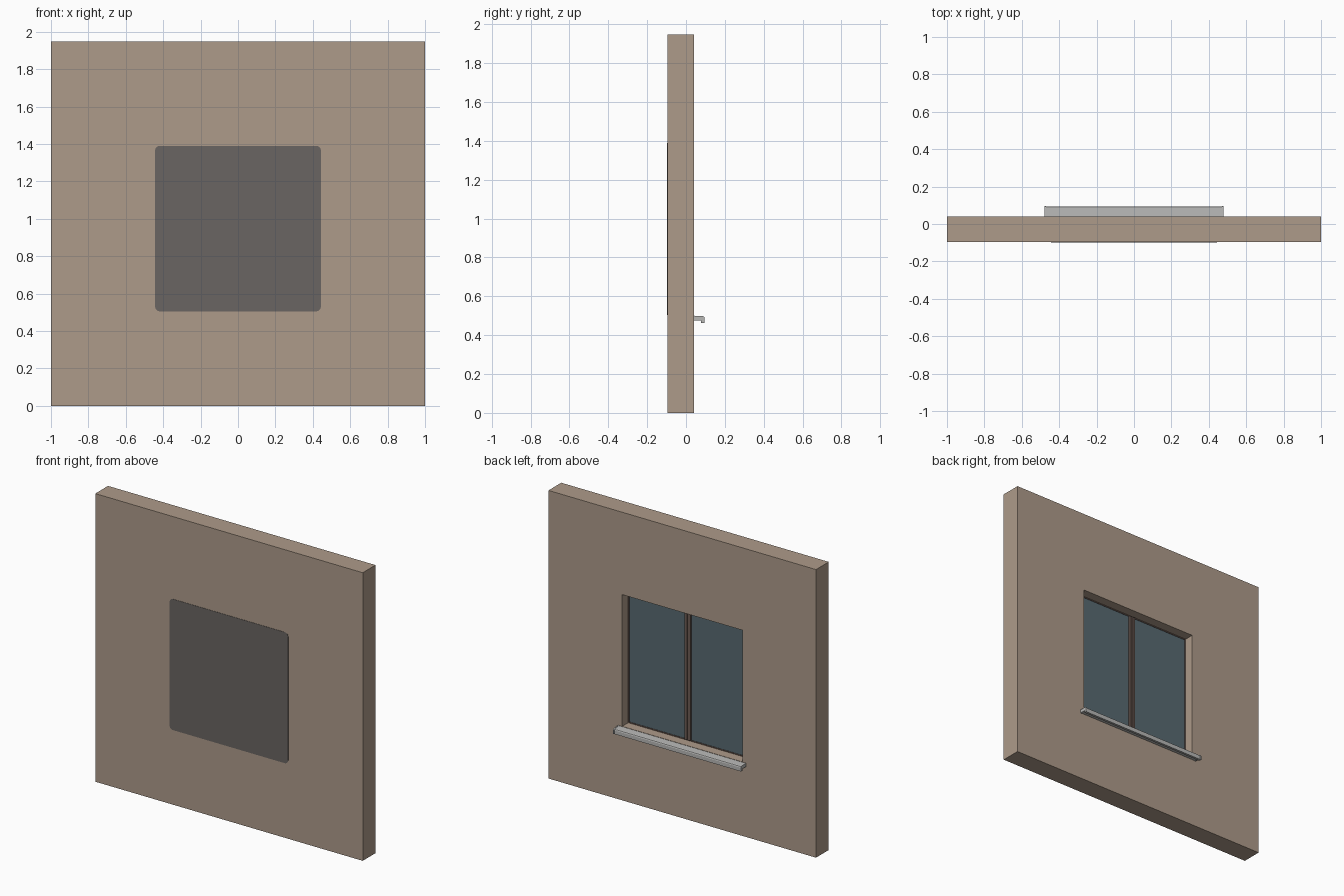
import bpy
import bmesh
import math

cube = bpy.data.objects.get("Cube")
if cube:
    bpy.data.objects.remove(cube, do_unlink=True)


def material(name, rgb):
    m = bpy.data.materials.new(name)
    m.use_nodes = True
    m.diffuse_color = (*rgb, 1)
    bsdf = m.node_tree.nodes["Principled BSDF"]
    bsdf.inputs["Base Color"].default_value = (*rgb, 1)
    bsdf.inputs["Roughness"].default_value = 0.8
    return m


TAN = material("tan plaster", (0.423, 0.328, 0.254))
GREY = material("dark grey", (0.144, 0.130, 0.122))
GLASS = material("blue grey glass", (0.098, 0.144, 0.168))
METAL = material("light grey metal", (0.48, 0.48, 0.47))
BROWN = material("dark brown frame", (0.156, 0.107, 0.089))


def finish(name, bm, mat):
    bmesh.ops.recalc_face_normals(bm, faces=bm.faces)
    me = bpy.data.meshes.new(name)
    bm.to_mesh(me)
    bm.free()
    me.materials.append(mat)
    ob = bpy.data.objects.new(name, me)
    bpy.context.collection.objects.link(ob)
    return ob


def box(name, x, y, z, mat):
    """Box from (min, max) ranges on each axis."""
    bm = bmesh.new()
    bmesh.ops.create_cube(bm, size=1)
    for v in bm.verts:
        for i, (lo, hi) in enumerate((x, y, z)):
            v.co[i] = lo if v.co[i] < 0 else hi
    return finish(name, bm, mat)


def extrude(name, points, vec, mat):
    """Solid made by sweeping a closed outline along vec."""
    bm = bmesh.new()
    face = bm.faces.new([bm.verts.new(p) for p in points])
    ext = bmesh.ops.extrude_face_region(bm, geom=[face])
    bmesh.ops.translate(bm, vec=vec,
                        verts=[g for g in ext["geom"] if isinstance(g, bmesh.types.BMVert)])
    return finish(name, bm, mat)


# Main dimensions
FRONT, BACK, TOP = -0.096, 0.04, 1.947
HALF, Z0, Z1 = 0.449, 0.50, 1.39      # window opening
POCKET = -0.03                        # depth the window sits at


# Wall with a window recess on its back
def loop(bm, half, z0, z1, y):
    return [bm.verts.new((x, y, z)) for x, z in
            ((-half, z0), (half, z0), (half, z1), (-half, z1))]


bm = bmesh.new()
loops = [loop(bm, 1, 0, TOP, FRONT), loop(bm, 1, 0, TOP, BACK),
         loop(bm, HALF, Z0, Z1, BACK), loop(bm, HALF, Z0, Z1, POCKET)]
for a, b in zip(loops, loops[1:]):
    for i in range(4):
        j = (i + 1) % 4
        bm.faces.new((a[i], a[j], b[j], b[i]))
bm.faces.new(loops[0])
bm.faces.new(loops[-1])
finish("wall", bm, TAN)

# Rounded dark panel on the front
R, PW, PZ0, PZ1 = 0.025, 0.443, 0.505, 1.39
outline = []
for k, (cx, cz) in enumerate(((PW - R, PZ1 - R), (R - PW, PZ1 - R),
                              (R - PW, PZ0 + R), (PW - R, PZ0 + R))):
    for s in range(7):
        a = math.radians(90 * k + 15 * s)
        outline.append((cx + R * math.cos(a), FRONT - 0.002, cz + R * math.sin(a)))
extrude("front_panel", outline, (0, 0.004, 0), GREY)

# Thin window frame, panes and central pair of stiles
F = 0.007
for side, s in (("left", 1), ("right", -1)):
    def span(a, b):
        return tuple(sorted((s * a, s * b)))
    box(f"{side}_frame_edge", span(HALF - F, HALF), (POCKET, POCKET + 0.006), (Z0, Z1), BROWN)
    box(f"{side}_glass", span(0.0, HALF - F), (POCKET, POCKET + 0.003), (Z0 + F, Z1 - F), GLASS)
    box(f"{side}_stile", span(0.003, 0.022), (POCKET, POCKET + 0.016), (Z0 + F, Z1 - F), BROWN)
for name, z in (("top", Z1 - F), ("bottom", Z0)):
    box(f"{name}_frame_edge", (F - HALF, HALF - F), (POCKET, POCKET + 0.006), (z, z + F), BROWN)
box("stile_gap", (-0.003, 0.003), (POCKET, POCKET + 0.008), (Z0 + F, Z1 - F), BROWN)

# Metal sill with a drip nose, closed by end caps
SILL = 0.478


def sill_profile(x, grow=0.0):
    pts = [(BACK, 0.478 - grow), (0.078, 0.478 - grow), (0.078, 0.463),
           (0.094 + grow, 0.463), (0.094 + grow, 0.488 + grow),
           (0.091 + grow, 0.494 + grow), (0.085, 0.496 + grow), (BACK, 0.498 + grow)]
    return [(x, y, z) for y, z in pts]


extrude("sill", sill_profile(-SILL + 0.006), (2 * SILL - 0.012, 0, 0), METAL)
for side, x in (("left", SILL - 0.008), ("right", -SILL)):
    extrude(f"{side}_sill_cap", sill_profile(x, 0.002), (0.008, 0, 0), METAL)
